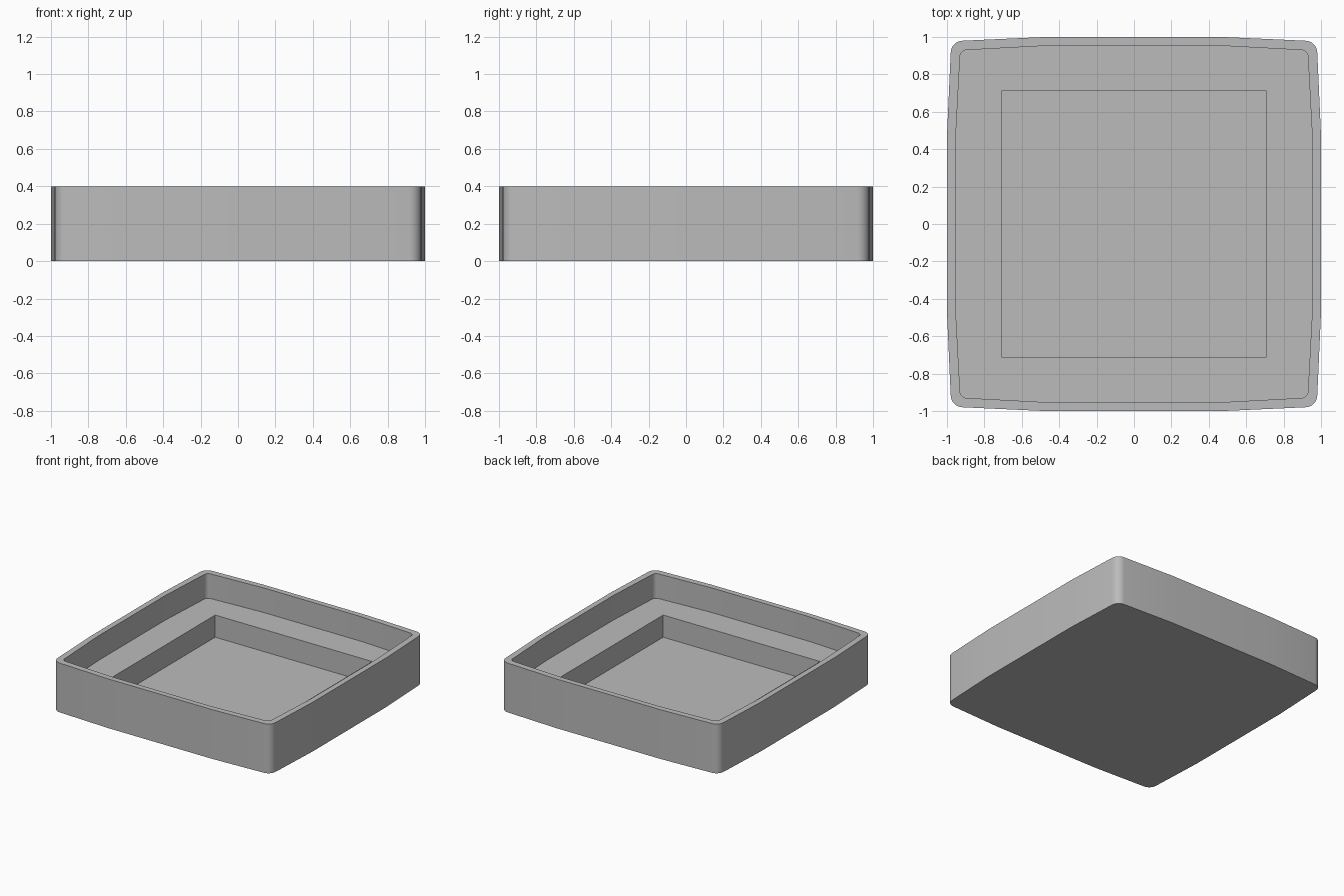
import bpy
import bmesh
from math import cos, sin, pi, radians
from mathutils import Vector

cube = bpy.data.objects.get("Cube")
if cube:
    bpy.data.objects.remove(cube, do_unlink=True)

HEIGHT, LEDGE, FLOOR = 0.4, 0.2, 0.02

grey = bpy.data.materials.new("plain grey")
grey.use_nodes = True
colour = (0.5, 0.5, 0.5, 1)
grey.diffuse_color = colour
grey.node_tree.nodes["Principled BSDF"].inputs["Base Color"].default_value = colour


def bulged_square(side, corner, flat, radius, steps=6):
    """Rounded square whose sides swell outwards to a flat middle."""
    points = []
    c = corner - radius
    for quarter in range(4):
        turn = quarter * pi / 2
        local = [(side, -flat), (side, flat)]
        for i in range(steps + 1):
            a = i / steps * pi / 2
            local.append((c + radius * cos(a), c + radius * sin(a)))
        for x, y in local:
            points.append((x * cos(turn) - y * sin(turn),
                           x * sin(turn) + y * cos(turn)))
    return points


def add_ring(bm, points, z):
    return [bm.verts.new((x, y, z)) for x, y in points]


def join_rings(bm, a, b):
    for i in range(len(a)):
        j = (i + 1) % len(a)
        bm.faces.new((a[i], a[j], b[j], b[i]))


def loop_edges(bm, ring):
    return [bm.edges.get((ring[i], ring[(i + 1) % len(ring)]))
            for i in range(len(ring))]


outer = bulged_square(1.0, 0.98, 0.47, 0.065)
inner = bulged_square(0.955, 0.93, 0.43, 0.035)
pocket = [(0.705, -0.714), (0.705, 0.714), (-0.705, 0.714), (-0.705, -0.714)]

bm = bmesh.new()

# Outer wall, rim and inner wall
base = add_ring(bm, outer, 0)
rim_outer = add_ring(bm, outer, HEIGHT)
rim_inner = add_ring(bm, inner, HEIGHT)
ledge_outer = add_ring(bm, inner, LEDGE)
join_rings(bm, base, rim_outer)
join_rings(bm, rim_outer, rim_inner)
join_rings(bm, rim_inner, ledge_outer)
bm.faces.new(base[::-1])

# Sunken rectangular pocket
pocket_top = add_ring(bm, pocket, LEDGE)
pocket_floor = add_ring(bm, pocket, FLOOR)
join_rings(bm, pocket_top, pocket_floor)
bm.faces.new(pocket_floor)

# Ledge between the inner wall and the pocket
bmesh.ops.triangle_fill(
    bm, use_beauty=True, normal=Vector((0, 0, 1)),
    edges=loop_edges(bm, ledge_outer) + loop_edges(bm, pocket_top))
bmesh.ops.recalc_face_normals(bm, faces=bm.faces[:])

mesh = bpy.data.meshes.new("tray")
bm.to_mesh(mesh)
bm.free()
mesh.materials.append(grey)
tray = bpy.data.objects.new("tray", mesh)
bpy.context.collection.objects.link(tray)

# Soft corners with crisp rims
bpy.ops.object.select_all(action='DESELECT')
tray.select_set(True)
bpy.context.view_layer.objects.active = tray
bpy.ops.object.shade_smooth_by_angle(angle=radians(30))
